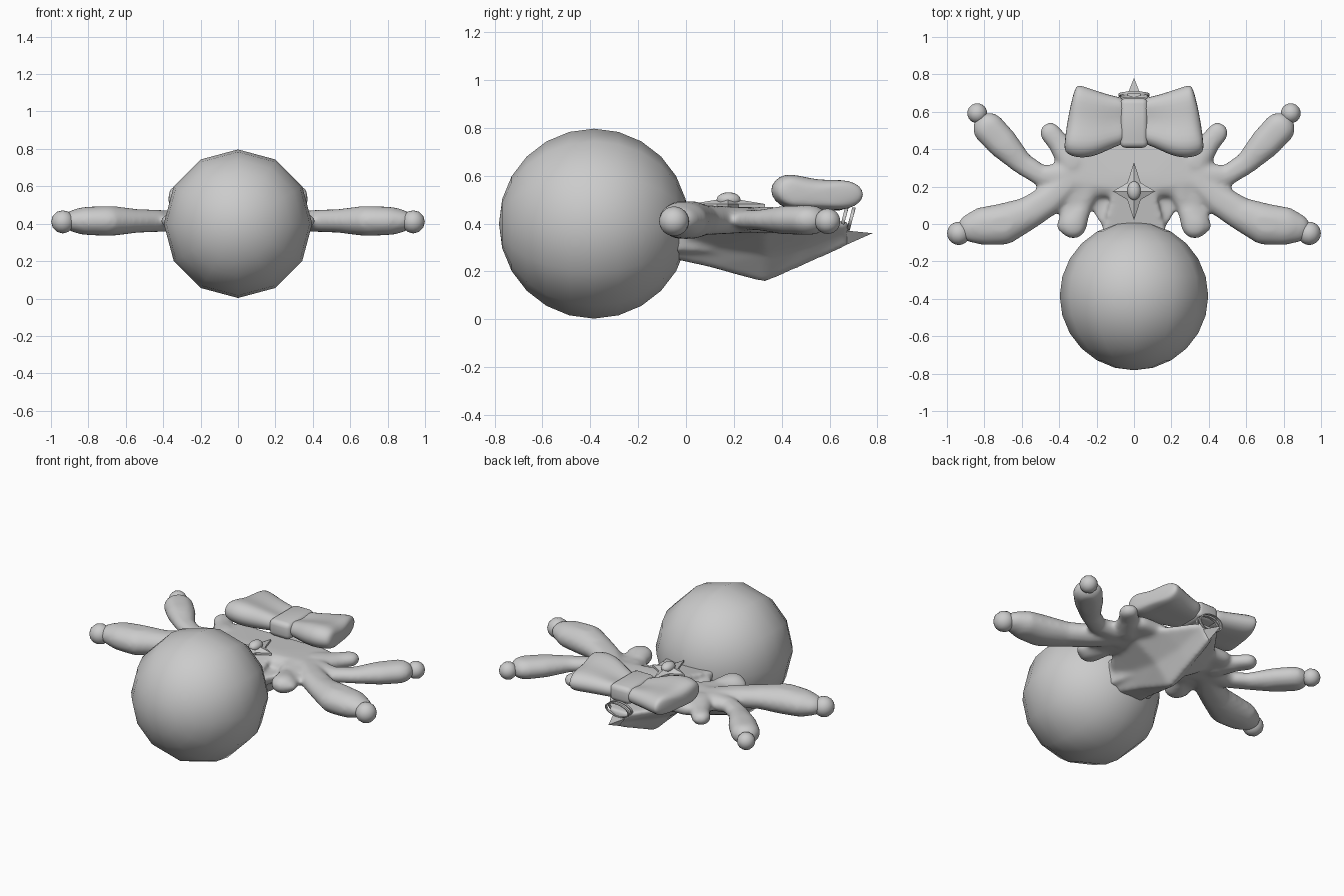
import bpy, bmesh, math
from mathutils import Matrix, Vector

if "Cube" in bpy.data.objects:
    bpy.data.objects.remove(bpy.data.objects["Cube"])


def finish(name, bm, angle=40):
    bmesh.ops.recalc_face_normals(bm, faces=bm.faces[:])
    me = bpy.data.meshes.new(name)
    bm.to_mesh(me)
    bm.free()
    ob = bpy.data.objects.new(name, me)
    bpy.context.collection.objects.link(ob)
    bpy.ops.object.select_all(action='DESELECT')
    ob.select_set(True)
    bpy.context.view_layer.objects.active = ob
    if angle:
        bpy.ops.object.shade_smooth_by_angle(angle=math.radians(angle))
    return ob


def ball(name, loc, radius, seg=12, rings=12, scale=(1, 1, 1)):
    bm = bmesh.new()
    m = Matrix.Translation(loc) @ Matrix.Diagonal((*scale, 1)) @ Matrix.Rotation(math.pi / 2, 4, 'X')
    bmesh.ops.create_uvsphere(bm, u_segments=seg, v_segments=rings, radius=radius, matrix=m)
    return finish(name, bm, 60)


def hull(bm, pts):
    vs = [bm.verts.new(p) for p in pts]
    bmesh.ops.convex_hull(bm, input=vs)
    junk = [v for v in vs if v.is_valid and not v.link_faces]
    bmesh.ops.delete(bm, geom=junk, context='VERTS')


def loft(bm, rings, cap=True):
    # skin a list of closed point loops
    vr = [[bm.verts.new(p) for p in ring] for ring in rings]
    n = len(rings[0])
    for a, b in zip(vr, vr[1:]):
        for i in range(n):
            bm.faces.new((a[i], a[(i + 1) % n], b[(i + 1) % n], b[i]))
    if cap:
        bm.faces.new(vr[0])
        bm.faces.new(vr[-1])


def blob(x, y, z, r, flat):
    # points on a flattened sphere
    out = []
    for i in range(1, 8):
        t = math.pi * i / 8
        for k in range(16):
            a = math.tau * k / 16
            out.append((x + r * math.sin(t) * math.cos(a), y + r * math.sin(t) * math.sin(a),
                        z + flat * r * math.cos(t)))
    return out


# large round head
ball("head_ball", (0, -0.385, 0.4), 0.397)

# body plate with soft limbs, fused into one skin
bm = bmesh.new()
limbs = [
    [(0.34, 0.23, .075), (0.46, 0.125, .085), (0.57, 0.055, .09), (0.70, 0.0, .113), (0.80, -0.01, .105), (0.865, -0.02, .08)],
    [(0.36, 0.26, .075), (0.49, 0.255, .058), (0.60, 0.325, .062), (0.70, 0.43, .085), (0.775, 0.51, .088)],
    [(0.33, 0.33, .08), (0.40, 0.43, .06), (0.447, 0.487, .058)],
    [(0.24, 0.20, .07), (0.275, 0.1, .05), (0.325, -0.005, .075)],
    [(0.30, 0.19, .06), (0.34, 0.08, .045), (0.37, -0.01, .045)],
]
for s in (-1, 1):
    for limb in limbs:
        for a, b in zip(limb, limb[1:]):
            hull(bm, [p for x, y, r in (a, b) for p in blob(s * x, y, 0.415, r, 0.75)])
hull(bm, [p for s in (-1, 1) for x, y, r in ((0.36, 0.24, .07), (0.25, 0.2, .06), (0.3, 0.42, .06), (0.1, 0.22, .08))
          for p in blob(s * x, y, 0.415, r, 0.75)])
# neck, widening toward the head
hull(bm, [(s * x, y, z) for s in (-1, 1) for x, y, z in
          ((.175, -.06, .43), (.15, -.06, .28), (.11, .2, .47), (.09, .25, .28))])
# keel below the body with concave flanks: y, keel z, keel half width, wing half width
keel = [(-.06, .255, .09, .14), (.10, .22, .06, .24), (.33, .155, .012, .30), (.50, .23, .012, .19), (.68, .31, .012, .06)]
rings = []
for y, z, k, w in keel:
    mid = (k + .35 * (w - k), z + .5 * (.385 - z))
    side = [(k, z), mid, (w, .385), (w, .41)]
    rings.append([(x, y, h) for x, h in side] + [(-x, y, h) for x, h in reversed(side)])
loft(bm, rings)
body = finish("body", bm, 0)
rm = body.modifiers.new("fuse", 'REMESH')
rm.mode = 'VOXEL'
rm.voxel_size = 0.012
rm.use_smooth_shade = True
sm = body.modifiers.new("soften", 'SMOOTH')
sm.factor = 0.5
sm.iterations = 14

# crisp keel edge running to the pointed tip
bm = bmesh.new()
hull(bm, [(0, .33, .16), (0, .78, .36), (0, 0, .25), (0, 0, .38)]
     + [(s * x, y, z) for s in (-1, 1) for x, y, z in ((.10, .34, .385), (.06, .63, .375), (.08, 0, .26))])
finish("keel_tip", bm, 30)

# limb end knobs
for s, side in ((-1, "left"), (1, "right")):
    ball(side + "_front_knob", (s * 0.937, -0.05, 0.41), 0.062)
    ball(side + "_back_knob", (s * 0.838, 0.592, 0.41), 0.053)

# bow lobes: cross-sections (x, y0, y1, z0, z front, z back)
sections = [(.03, .415, .685, .455, .565, .565), (.10, .40, .695, .45, .58, .57), (.20, .34, .73, .45, .62, .585),
            (.29, .325, .765, .45, .63, .595), (.355, .345, .76, .46, .62, .585), (.385, .385, .64, .475, .59, .56)]
for s, side in ((-1, "left"), (1, "right")):
    bm = bmesh.new()
    rings = []
    for x, y0, y1, z0, zf, zb in sections:
        d = y1 - y0
        zm = (zf + zb) / 2 - .035
        prof = [(0, (z0 + zf) / 2), (.18, zf), (.5, zm), (.85, zb), (1, (z0 + zb) / 2), (.85, z0), (.5, z0 + .01), (.18, z0)]
        # the outer edge slants inward toward the back
        rings.append([(s * (x - (.045 * u if x > .3 else 0)), y0 + d * u, z) for u, z in prof])
    loft(bm, rings)
    lobe = finish(side + "_bow_lobe", bm, 180)
    sub = lobe.modifiers.new("round", 'SUBSURF')
    sub.levels = sub.render_levels = 2

# bow centre wrap
bm = bmesh.new()
bmesh.ops.create_cube(bm, size=1, matrix=Matrix.Translation((0, .54, .508)) @ Matrix.Diagonal((.15, .265, .105, 1)))
bmesh.ops.bevel(bm, geom=bm.edges[:], offset=.03, segments=3, affect='EDGES', profile=.5)
finish("bow_knot", bm, 50)

# thin rings hanging between the bow and the keel tip
for i, y in enumerate((.66, .69)):
    bm = bmesh.new()
    rings = []
    for k in range(25):
        a = math.tau * k / 24
        rings.append([(f * .083 * math.cos(a), y + .012 * math.sin(a) + o, .42 + f * .048 * math.sin(a))
                      for f, o in ((1, -.007), (1, .007), (.9, .007), (.9, -.007))])
    loft(bm, rings, False)
    bmesh.ops.remove_doubles(bm, verts=bm.verts[:], dist=1e-5)
    finish("tail_ring_%d" % (i + 1), bm, 40)

# four-pointed star brooch with a domed gem
bm = bmesh.new()
rim = [(0, .155), (.036, .045), (.113, 0), (.036, -.045), (0, -.155), (-.036, -.045), (-.113, 0), (-.036, .045)]
loft(bm, [[(x, .175 + y, z) for x, y in rim] for z in (.468, .482)])
top = max(bm.faces, key=lambda f: f.calc_center_median().z - (0 if len(f.verts) == 8 else 1))
centre = bmesh.ops.poke(bm, faces=[top])["verts"][0]
centre.co = Vector((0, .175, .508))
finish("star_brooch", bm, 10)
ball("brooch_gem", (0, .178, .5), .05, 16, 12, (.72, 1, .62))
